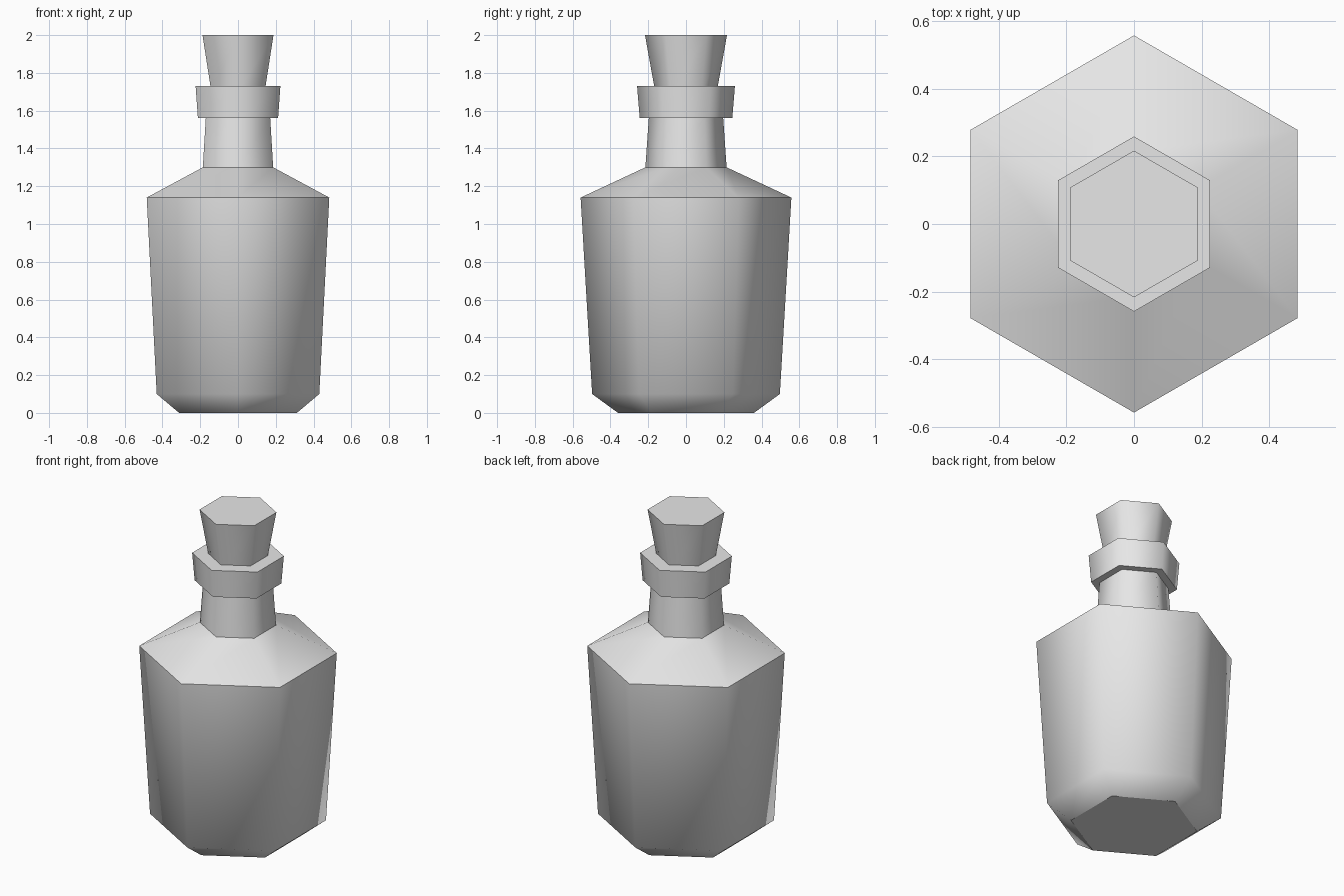
import bpy
import bmesh
from math import sin, cos, pi

SIDES = 6

cube = bpy.data.objects.get("Cube")
if cube:
    bpy.data.objects.remove(cube)

grey = bpy.data.materials.new("light_grey")
grey.use_nodes = True
colour = (0.8, 0.8, 0.8, 1)
grey.diffuse_color = colour
grey.node_tree.nodes["Principled BSDF"].inputs["Base Color"].default_value = colour


def lathe(name, profile):
    """Six-sided solid from (corner radius, height, crisp ring) rows, capped at both ends."""
    bm = bmesh.new()
    rings = []
    for radius, z, crisp in profile:
        angles = [pi / 2 + 2 * pi * i / SIDES for i in range(SIDES)]
        rings.append([bm.verts.new((radius * cos(a), radius * sin(a), z)) for a in angles])
    for low, high in zip(rings, rings[1:]):
        for i in range(SIDES):
            j = (i + 1) % SIDES
            bm.faces.new((low[i], low[j], high[j], high[i])).smooth = True
    bm.faces.new(rings[0][::-1])
    bm.faces.new(rings[-1])
    # crisp rings break the smooth shading
    for ring, (_, _, crisp) in zip(rings, profile):
        for i in range(SIDES):
            bm.edges.get((ring[i], ring[(i + 1) % SIDES])).smooth = not crisp
    mesh = bpy.data.meshes.new(name)
    bm.to_mesh(mesh)
    bm.free()
    mesh.materials.append(grey)
    obj = bpy.data.objects.new(name, mesh)
    bpy.context.collection.objects.link(obj)
    return obj


# bottle: chamfered base, flared body, sloped shoulder, neck and collar
lathe("bottle", [
    (0.36, 0.0, True),
    (0.497, 0.10, False),
    (0.558, 1.14, True),
    (0.215, 1.30, True),
    (0.197, 1.56, True),
    (0.245, 1.56, True),
    (0.259, 1.73, True),
])

# tapered stopper seated in the collar
lathe("stopper", [
    (0.163, 1.70, True),
    (0.217, 2.0, True),
])
